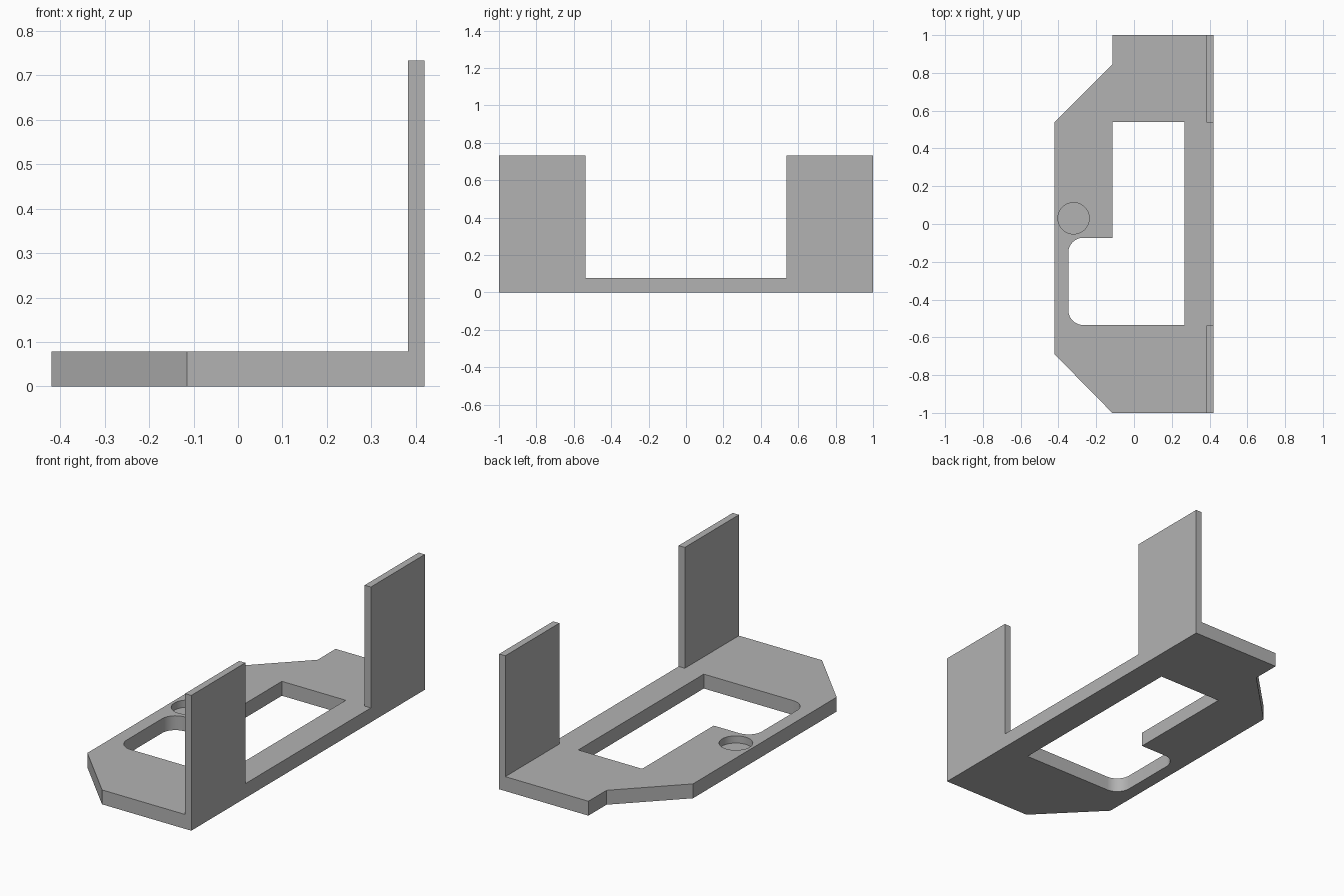
import bpy
import bmesh
from math import cos, sin, pi, radians

cube = bpy.data.objects.get("Cube")
if cube:
    bpy.data.objects.remove(cube, do_unlink=True)

THICK, TOP = 0.078, 0.733

grey = bpy.data.materials.new("plain grey")
grey.use_nodes = True
colour = (0.45, 0.45, 0.45, 1)
grey.diffuse_color = colour
grey.node_tree.nodes["Principled BSDF"].inputs["Base Color"].default_value = colour


def arc(cx, cy, r, start, end, steps):
    """Points along an arc, angles in degrees."""
    angles = [radians(start + (end - start) * i / steps) for i in range(steps + 1)]
    return [(cx + r * cos(a), cy + r * sin(a)) for a in angles]


def prism(name, outline, z0, z1):
    """Extrude a flat outline from z0 up to z1."""
    bm = bmesh.new()
    face = bm.faces.new([bm.verts.new((x, y, z0)) for x, y in outline])
    grown = bmesh.ops.extrude_face_region(bm, geom=[face])["geom"]
    verts = [g for g in grown if isinstance(g, bmesh.types.BMVert)]
    bmesh.ops.translate(bm, verts=verts, vec=(0, 0, z1 - z0))
    bmesh.ops.recalc_face_normals(bm, faces=bm.faces)
    mesh = bpy.data.meshes.new(name)
    bm.to_mesh(mesh)
    bm.free()
    mesh.materials.append(grey)
    obj = bpy.data.objects.new(name, mesh)
    bpy.context.collection.objects.link(obj)
    return obj


def cut(target, cutter):
    """Subtract the cutter, apply, and remove the cutter."""
    cutter.hide_render = True
    mod = target.modifiers.new("cut", 'BOOLEAN')
    mod.operation = 'DIFFERENCE'
    mod.solver = 'EXACT'
    mod.object = cutter
    bpy.context.view_layer.objects.active = target
    bpy.ops.object.modifier_apply(modifier=mod.name)
    bpy.data.objects.remove(cutter, do_unlink=True)


# Base plate with chamfered corners and a notch at the back
plate = prism("base_plate", [
    (-0.115, -1), (0.42, -1), (0.42, 1), (-0.115, 1),
    (-0.115, 0.845), (-0.42, 0.54), (-0.42, -0.69)], 0, THICK)

# Stepped opening with two rounded corners
R = 0.08
opening = [(0.268, -0.535), (0.268, 0.54), (-0.115, 0.54), (-0.115, -0.073)]
opening += arc(-0.348 + R, -0.073 - R, R, 90, 180, 12)
opening += arc(-0.348 + R, -0.535 + R, R, 180, 270, 12)
cut(plate, prism("opening_cutter", opening, -0.1, 0.2))

# Shallow round recess
cut(plate, prism("recess_cutter", arc(-0.32, 0.03, 0.083, 0, 352.5, 47), 0.039, 0.2))

# Upright tabs at both ends of the left edge
for name, y0, y1 in (("front_tab", -1, -0.537), ("back_tab", 0.537, 1)):
    prism(name, [(0.383, y0), (0.42, y0), (0.42, y1), (0.383, y1)], THICK, TOP)

# Smooth the rounded walls, keep all edges sharp
bpy.ops.object.select_all(action='DESELECT')
plate.select_set(True)
bpy.context.view_layer.objects.active = plate
bpy.ops.object.shade_smooth_by_angle(angle=radians(30))
